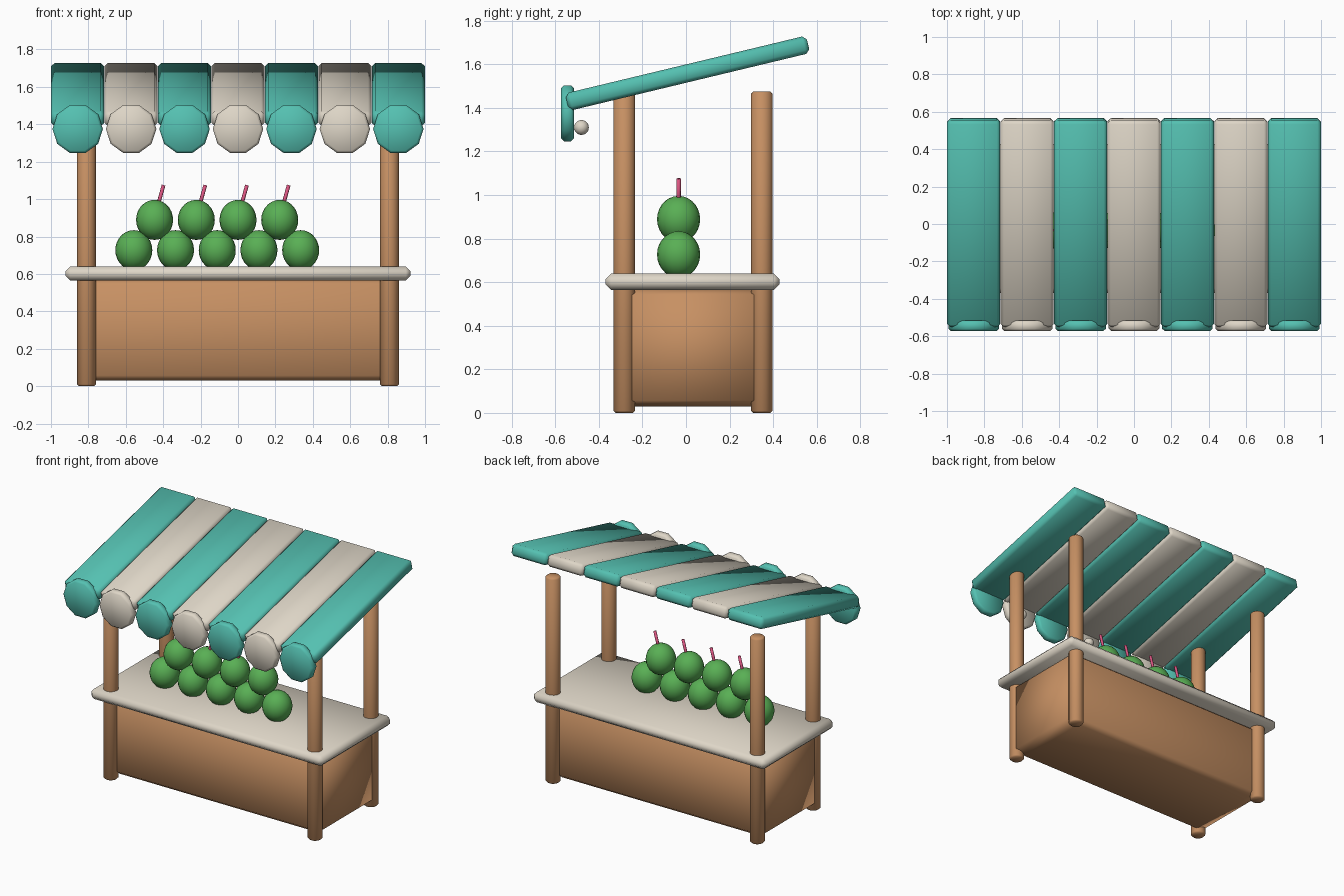
import bpy, bmesh, math
from mathutils import Matrix, Vector

old = bpy.data.objects.get("Cube")
if old:
    bpy.data.objects.remove(old, do_unlink=True)


def material(name, rgb):
    m = bpy.data.materials.new(name)
    m.use_nodes = True
    m.diffuse_color = (*rgb, 1)
    m.node_tree.nodes["Principled BSDF"].inputs["Base Color"].default_value = (*rgb, 1)
    return m


TEAL = material("teal cloth", (0.09, 0.53, 0.44))
CREAM = material("cream", (0.73, 0.67, 0.57))
WOOD = material("warm wood", (0.57, 0.28, 0.125))
GREEN = material("fruit green", (0.10, 0.43, 0.09))
PINK = material("straw pink", (0.70, 0.09, 0.22))


def finish(name, bm, mat, matrix):
    """Turn a bmesh into a smooth shaded object placed by the matrix."""
    bm.transform(matrix)
    for f in bm.faces:
        f.smooth = True
    mesh = bpy.data.meshes.new(name)
    bm.to_mesh(mesh)
    bm.free()
    mesh.materials.append(mat)
    obj = bpy.data.objects.new(name, mesh)
    bpy.context.collection.objects.link(obj)
    return obj


def slab(name, mat, centre, size, bevel, tilt=0.0, stretch=(1, 1, 1)):
    """Chamfered box; stretch is applied after the chamfer."""
    bm = bmesh.new()
    bmesh.ops.create_cube(bm, size=1, matrix=Matrix.Diagonal((*size, 1)))
    bmesh.ops.bevel(bm, geom=bm.edges[:], offset=bevel, segments=1, affect='EDGES')
    place = Matrix.Translation(centre) @ Matrix.Rotation(tilt, 4, 'X')
    return finish(name, bm, mat, place @ Matrix.Diagonal((*stretch, 1)))


def rod(name, mat, start, end, radius, sides, bevel=0.0, spin=0.0):
    """Cylinder between two points, with optional chamfered rims."""
    start, end = Vector(start), Vector(end)
    axis = end - start
    bm = bmesh.new()
    bmesh.ops.create_cone(bm, cap_ends=True, segments=sides, radius1=radius,
                          radius2=radius, depth=axis.length,
                          matrix=Matrix.Rotation(spin, 4, 'Z'))
    if bevel:
        rims = [e for e in bm.edges if abs(e.verts[0].co.z - e.verts[1].co.z) < 1e-4]
        bmesh.ops.bevel(bm, geom=rims, offset=bevel, segments=1, affect='EDGES')
    turn = axis.to_track_quat('Z', 'Y').to_matrix().to_4x4()
    return finish(name, bm, mat, Matrix.Translation((start + end) / 2) @ turn)


def ball(name, mat, centre, radius, tall=1.0):
    bm = bmesh.new()
    bmesh.ops.create_uvsphere(bm, u_segments=20, v_segments=14, radius=radius)
    return finish(name, bm, mat, Matrix.Translation(centre) @ Matrix.Diagonal((1, 1, tall, 1)))


# Base cabinet and counter top
slab("cabinet", WOOD, (0, 0.033, 0.3), (1, 1, 1), 0.05, stretch=(1.69, 0.63, 0.54))
slab("counter_top", CREAM, (0, 0.03, 0.602), (1.845, 0.798, 0.075), 0.025)

# Four posts
for depth, y in (("front", -0.283), ("back", 0.348)):
    for side, x in (("right", -0.81), ("left", 0.81)):
        rod(f"{depth}_{side}_post", WOOD, (x, y, 0), (x, y, 1.475), 0.05, 16, 0.01)

# Striped awning with a hanging scallop on each strip
STRIPS = 7
for i in range(STRIPS):
    x = (i - STRIPS // 2) * 2 / STRIPS
    mat = CREAM if i % 2 else TEAL
    slab(f"awning_strip_{i + 1}", mat, (x, 0.007, 1.559), (0.284, 1.138, 0.082),
         0.018, tilt=math.radians(13.5))
    rod(f"awning_scallop_{i + 1}", mat, (x, -0.515, 1.375), (x, -0.573, 1.375),
        0.135, 10, 0.013, spin=math.pi / 2)

# Round bulbs behind the scallops
for i in range(3):
    ball(f"bulb_{i + 1}", CREAM, ((i - 1) * 0.6, -0.48, 1.31), 0.034)

# Two rows of fruit, the upper row with straws
PITCH, FRUIT_Y = 0.223, -0.034
for i in range(5):
    ball(f"lower_fruit_{i + 1}", GREEN, (-0.557 + i * PITCH, FRUIT_Y, 0.727), 0.099, 1.08)
for i in range(4):
    x = -0.446 + i * PITCH
    ball(f"upper_fruit_{i + 1}", GREEN, (x, FRUIT_Y, 0.889), 0.099, 1.08)
    rod(f"straw_{i + 1}", PINK, (x + 0.005, FRUIT_Y, 0.92), (x + 0.048, FRUIT_Y, 1.075),
        0.01, 8)
